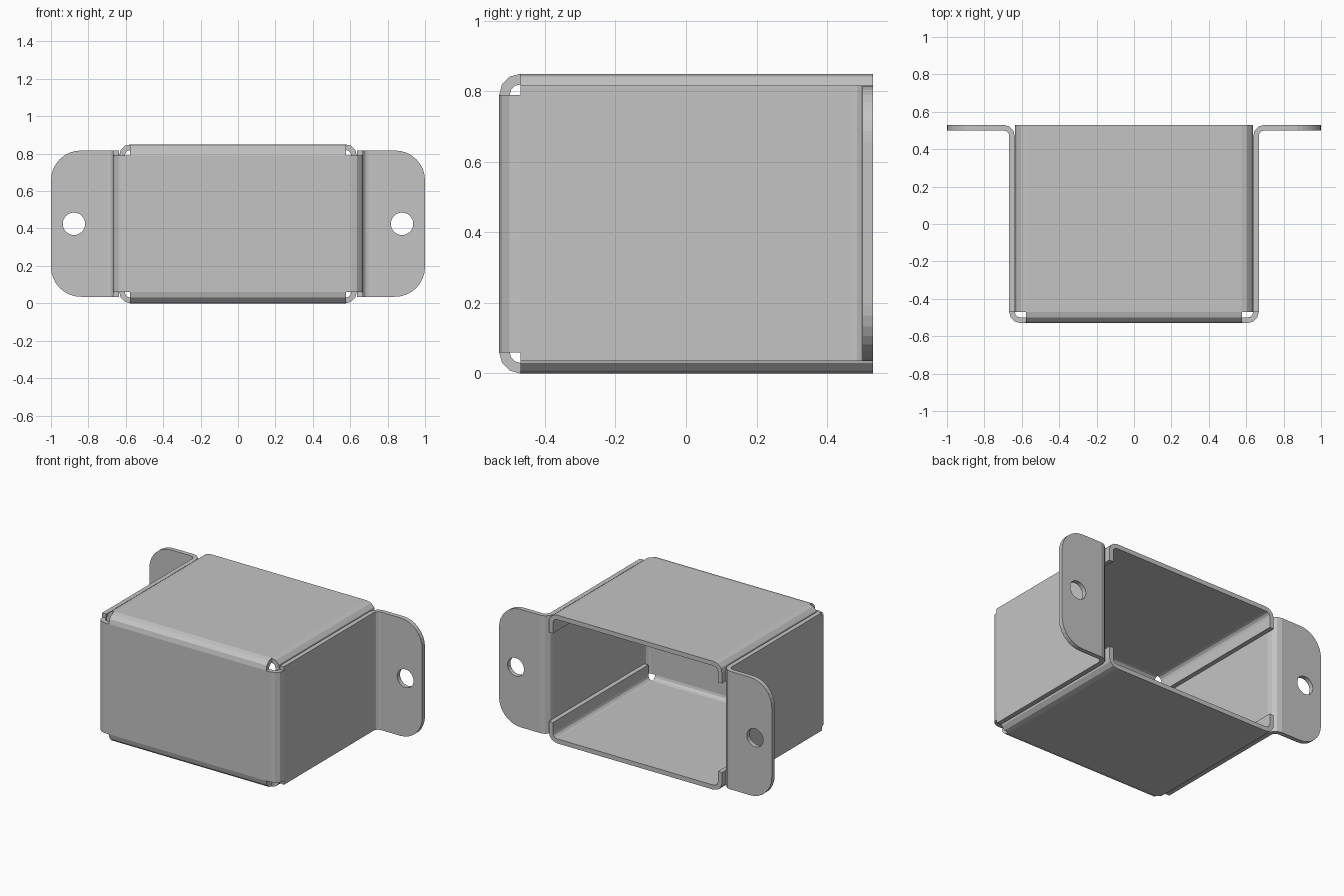
import bpy, bmesh
from math import sin, cos, pi
from mathutils import Vector

if "Cube" in bpy.data.objects:
    bpy.data.objects.remove(bpy.data.objects["Cube"], do_unlink=True)

T = 0.03          # sheet thickness
R = 0.045         # bend radius on the sheet's centre line
STEPS = 3         # flat facets per bend
MID = 0.425       # middle height of the box

steel = bpy.data.materials.new("plain grey steel")
steel.use_nodes = True
grey = (0.55, 0.55, 0.55, 1)
steel.diffuse_color = grey
steel.node_tree.nodes["Principled BSDF"].inputs["Base Color"].default_value = grey

PLACE = {
    "x": lambda u, v, w: (w, u, v),
    "y": lambda u, v, w: (u, w, v),
    "z": lambda u, v, w: (u, v, w),
}


def finish(name, bm):
    bmesh.ops.remove_doubles(bm, verts=bm.verts, dist=0.0005)
    bmesh.ops.recalc_face_normals(bm, faces=bm.faces)
    mesh = bpy.data.meshes.new(name)
    bm.to_mesh(mesh)
    bm.free()
    mesh.materials.append(steel)
    obj = bpy.data.objects.new(name, mesh)
    bpy.context.collection.objects.link(obj)


def bent_path(corners):
    """Centre line as (point, tangent) pairs, with every inner corner rounded."""
    pts = [Vector(c) for c in corners]
    path = [(pts[0], (pts[1] - pts[0]).normalized())]
    for a, b, c in zip(pts, pts[1:], pts[2:]):
        d1, d2 = (b - a).normalized(), (c - b).normalized()
        centre = b - R * d1 + R * d2
        for i in range(STEPS + 1):
            t = i / STEPS * pi / 2
            path.append((centre - R * d2 * cos(t) + R * d1 * sin(t),
                         d1 * cos(t) + d2 * sin(t)))
    path.append((pts[-1], (pts[-1] - pts[-2]).normalized()))
    return path


def sheet(name, corners, axis, lo, hi):
    """Bent strip of sheet metal, drawn in section and extended along an axis."""
    bm = bmesh.new()
    rows = []
    for p, tan in bent_path(corners):
        n = Vector((-tan.y, tan.x)) * T / 2
        ring = [(p + n, lo), (p + n, hi), (p - n, hi), (p - n, lo)]
        rows.append([bm.verts.new(PLACE[axis](q.x, q.y, w)) for q, w in ring])
    for a, b in zip(rows, rows[1:]):
        for i in range(4):
            j = (i + 1) % 4
            bm.faces.new((a[i], a[j], b[j], b[i]))
    bm.faces.new(rows[0])
    bm.faces.new(rows[-1])
    finish(name, bm)


def arc(cx, cz, r, start, end, n):
    return [(cx + r * cos(start + (end - start) * i / n),
             cz + r * sin(start + (end - start) * i / n)) for i in range(n + 1)]


def mounting_tab(name, side):
    """Flat ear with two rounded corners and a screw hole."""
    lo, hi, r = 0.035, 0.817, 0.16
    outline = [(0.697, hi), (0.697, lo)]
    outline += arc(1 - r, lo + r, r, -pi / 2, 0, 8)
    outline += arc(1 - r, hi - r, r, 0, pi / 2, 8)
    hole = arc(0.877, MID, 0.06, 0, 2 * pi, 32)[:-1]
    bm = bmesh.new()
    edges = []
    for loop in (outline, hole):
        vs = [bm.verts.new((side * x, 0.53, z)) for x, z in loop]
        edges += [bm.edges.new((a, b)) for a, b in zip(vs, vs[1:] + vs[:1])]
    bmesh.ops.triangle_fill(bm, edges=edges, use_beauty=True, normal=(0, 1, 0))
    ext = bmesh.ops.extrude_face_region(bm, geom=bm.faces[:], use_keep_orig=True)
    moved = [g for g in ext["geom"] if isinstance(g, bmesh.types.BMVert)]
    bmesh.ops.translate(bm, verts=moved, vec=(0, -T, 0))
    finish(name, bm)


# Front plate with its rounded vertical edges
sheet("front_plate", [(-0.652, -0.47), (-0.652, -0.515), (0.652, -0.515), (0.652, -0.47)],
      "z", 0.06, 0.79)

# Top and bottom covers: folded side lips and the bend down to the front plate
for word, s in (("top", 1), ("bottom", -1)):
    outer, lip, bend = MID + s * 0.41, MID + s * 0.295, MID + s * 0.365
    sheet(word + "_cover", [(-0.62, lip), (-0.62, outer), (0.62, outer), (0.62, lip)],
          "y", -0.47, 0.53)
    sheet(word + "_front_bend", [(-0.515, bend), (-0.515, outer), (-0.47, outer)],
          "x", -0.577, 0.577)

# Side walls, bent outward at the back into the mounting tabs
for word, s in (("left", 1), ("right", -1)):
    sheet(word + "_wall", [(s * 0.652, -0.47), (s * 0.652, 0.515), (s * 0.697, 0.515)],
          "z", 0.035, 0.817)
    mounting_tab(word + "_mounting_tab", s)
